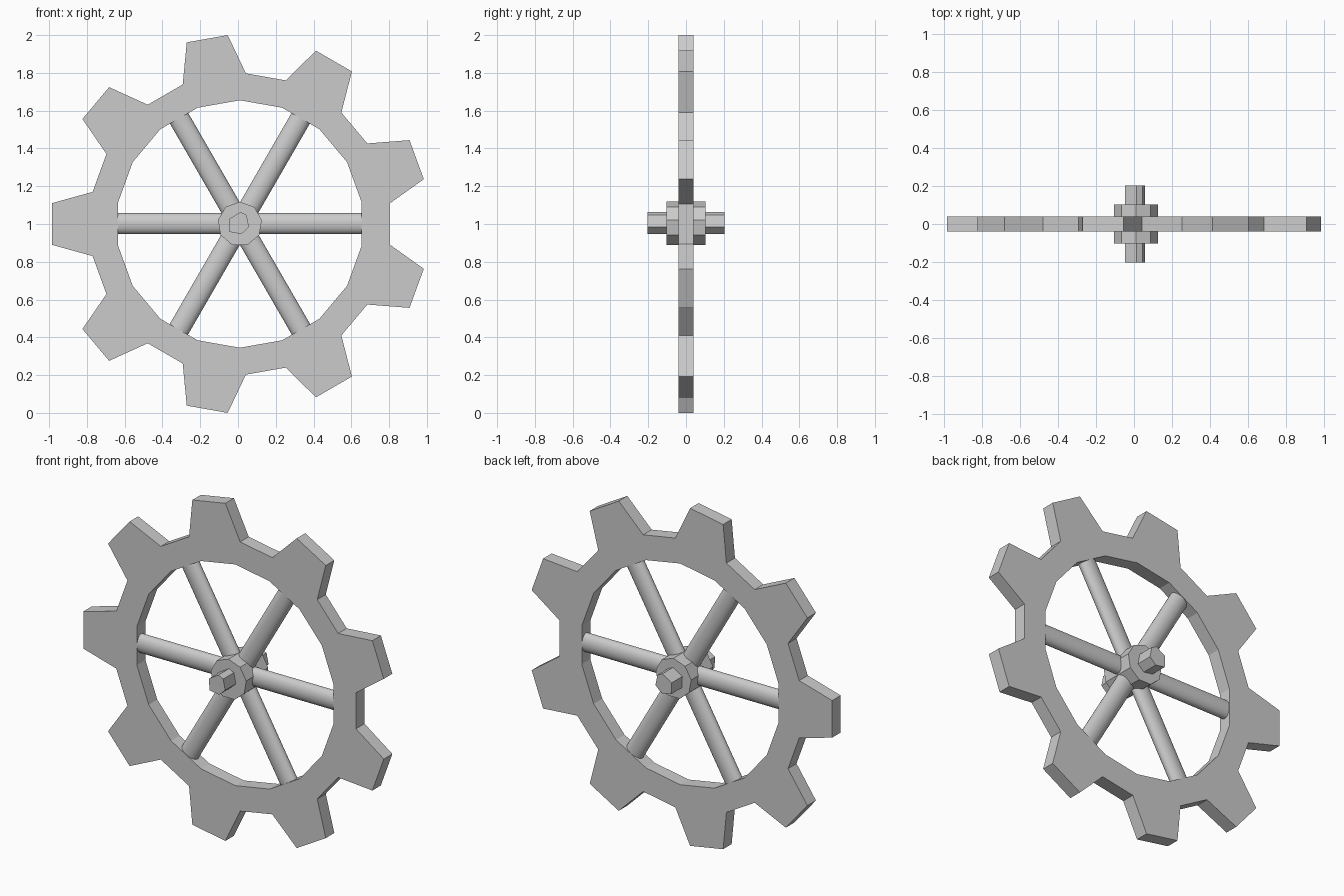
import bpy, bmesh
from math import cos, sin, radians
from mathutils import Matrix, Vector

if "Cube" in bpy.data.objects:
    bpy.data.objects.remove(bpy.data.objects["Cube"])

CX, CZ = 0.01, 1.0


def make_object(name, bm):
    bmesh.ops.recalc_face_normals(bm, faces=bm.faces)
    mesh = bpy.data.meshes.new(name)
    bm.to_mesh(mesh)
    bm.free()
    obj = bpy.data.objects.new(name, mesh)
    bpy.context.collection.objects.link(obj)
    return obj


def polar(r, deg, y):
    a = radians(deg)
    return (CX + r * cos(a), y, CZ + r * sin(a))


def prism(name, points, depth):
    """Extrude an x-z outline symmetrically along y."""
    bm = bmesh.new()
    face = bm.faces.new([bm.verts.new((x, -depth, z)) for x, z in points])
    ext = bmesh.ops.extrude_face_region(bm, geom=[face])
    moved = [v for v in ext["geom"] if isinstance(v, bmesh.types.BMVert)]
    bmesh.ops.translate(bm, verts=moved, vec=(0, 2 * depth, 0))
    return make_object(name, bm)


# Toothed rim: nine tapered teeth around an 18-sided opening
TEETH, HALF = 9, 0.04
bm = bmesh.new()
inner, outer, tips = [], [], []
for k in range(TEETH):
    mid = 180 + k * 360 / TEETH
    for s in (-1, 1):
        for lst, r, a in ((inner, 0.655, 10), (outer, 0.798, 12.3), (tips, 1.002, 6.3)):
            lst.append([bm.verts.new(polar(r, mid + s * a, y)) for y in (-HALF, HALF)])
n = 2 * TEETH
for i in range(n):
    j = (i + 1) % n
    bm.faces.new((inner[i][0], inner[j][0], inner[j][1], inner[i][1]))
    for side in (0, 1):
        ring = [inner[i][side], inner[j][side], outer[j][side], outer[i][side]]
        if i % 2 == 0:
            ring[3:] = [tips[j][side], tips[i][side], outer[i][side]]
        bm.faces.new(ring)
    path = [outer[i], tips[i], tips[j], outer[j]] if i % 2 == 0 else [outer[i], outer[j]]
    for a, b in zip(path, path[1:]):
        bm.faces.new((a[0], b[0], b[1], a[1]))
make_object("toothed_rim", bm)

# Three oval rods crossing at the hub make six spokes
for k in range(3):
    bm = bmesh.new()
    bmesh.ops.create_cone(bm, cap_ends=True, segments=24, radius1=1, radius2=1, depth=1.296)
    bmesh.ops.scale(bm, vec=(0.056, 0.038, 1), verts=bm.verts)
    turn = Matrix.Translation((CX, 0, CZ + 0.002)) @ Matrix.Rotation(radians(90 + 60 * k), 4, "Y")
    bmesh.ops.transform(bm, matrix=turn, verts=bm.verts)
    rod = make_object(f"spoke_pair_{k + 1}", bm)
    bpy.ops.object.select_all(action="DESELECT")
    rod.select_set(True)
    bpy.context.view_layer.objects.active = rod
    bpy.ops.object.shade_smooth_by_angle(angle=radians(40))

# Nine-sided hub
hub = [polar(0.118, 90 + 40 * k, 0) for k in range(9)]
prism("hub", [(p[0], p[2]) for p in hub], 0.103)

# Rough six-sided axle
axle = [(-.048, 1.026), (.013, 1.063), (.045, 1.048),
        (.058, .984), (.018, .947), (-.045, .958)]
prism("axle", axle, 0.203)
